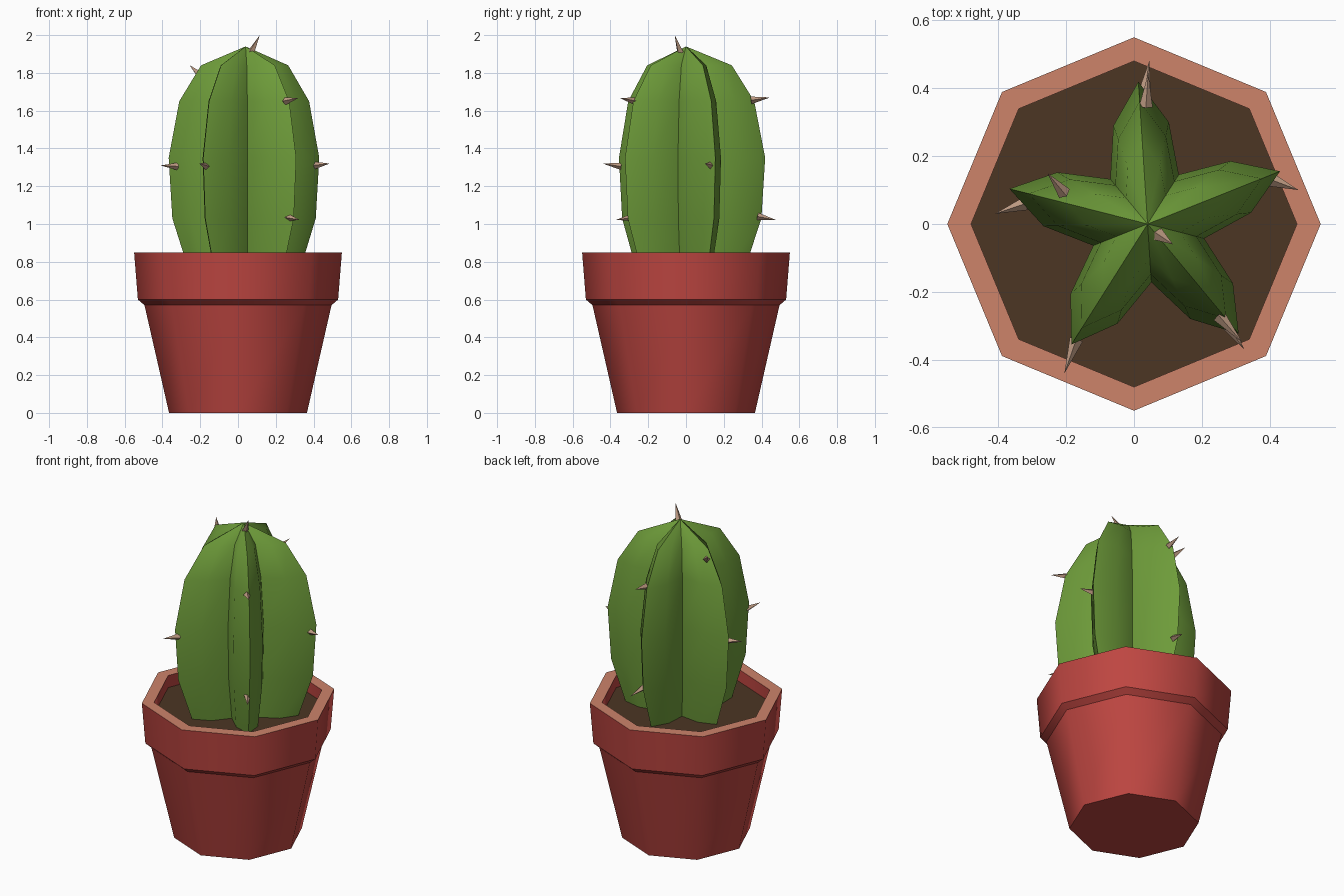
import bpy, bmesh, math
from mathutils import Vector

if "Cube" in bpy.data.objects:
    bpy.data.objects.remove(bpy.data.objects["Cube"])


def material(name, rgb):
    def lin(c):
        c /= 255
        return c / 12.92 if c < 0.04045 else ((c + 0.055) / 1.055) ** 2.4
    m = bpy.data.materials.new(name)
    m.diffuse_color = (*[lin(c) for c in rgb], 1)
    m.use_nodes = True
    m.node_tree.nodes["Principled BSDF"].inputs["Base Color"].default_value = m.diffuse_color
    return m


RED = material("terracotta red", (190, 70, 65))
PEACH = material("rim peach", (205, 131, 106))
BROWN = material("soil brown", (76, 54, 36))
GREEN = material("cactus green", (110, 156, 58))
TAN = material("spine tan", (192, 156, 132))


def finish(name, bm, mats, smooth_angle=None):
    me = bpy.data.meshes.new(name)
    bm.to_mesh(me)
    bm.free()
    ob = bpy.data.objects.new(name, me)
    bpy.context.collection.objects.link(ob)
    for m in mats:
        me.materials.append(m)
    if smooth_angle:
        bpy.ops.object.select_all(action='DESELECT')
        ob.select_set(True)
        bpy.context.view_layer.objects.active = ob
        bpy.ops.object.shade_smooth_by_angle(angle=math.radians(smooth_angle))
    return ob


def bridge(bm, a, b):
    n = len(a)
    return [bm.faces.new((a[i], a[(i + 1) % n], b[(i + 1) % n], b[i])) for i in range(n)]


def octagon(bm, r, z):
    return [bm.verts.new((r * math.cos(k * math.pi / 4), r * math.sin(k * math.pi / 4), z))
            for k in range(8)]


# Octagonal pot with stepped rim and hollow top
SOIL_Z = 0.775
bm = bmesh.new()
profile = [(0.365, 0), (0.495, 0.57), (0.53, 0.60), (0.55, 0.85), (0.48, 0.85), (0.48, SOIL_Z - 0.03)]
rings = [octagon(bm, r, z) for r, z in profile]
bm.faces.new(rings[0][::-1])
for i, (a, b) in enumerate(zip(rings, rings[1:])):
    for f in bridge(bm, a, b):
        f.material_index = 1 if i == 3 else 0
for ring in rings:
    for i in range(8):
        bm.edges.get((ring[i], ring[(i + 1) % 8])).smooth = False
finish("pot", bm, [RED, PEACH], 46)

# Soil disc
bm = bmesh.new()
bm.faces.new(octagon(bm, 0.48, SOIL_Z))
finish("soil", bm, [BROWN])

# Five-ribbed cactus body: a star section scaled up a rounded profile
CENTRE, TURN = Vector((0.04, 0, 0)), 21.7
section = [(0, 1.0), (15.5, 0.73), (36, 0.41), (56.5, 0.73)]
profile = [(0.31, SOIL_Z - 0.02), (0.40, 1.03), (0.42, 1.35), (0.362, 1.65), (0.243, 1.84)]
bm = bmesh.new()
rings = []
for r, z in profile:
    ring = []
    for k in range(5):
        for da, s in section:
            a = math.radians(TURN + 72 * k + da)
            ring.append(bm.verts.new(CENTRE + Vector((r * s * math.cos(a), r * s * math.sin(a), z))))
    rings.append(ring)
for a, b in zip(rings, rings[1:]):
    bridge(bm, a, b)
apex = bm.verts.new(CENTRE + Vector((0, 0, 1.94)))
top = rings[-1]
for i in range(len(top)):
    bm.faces.new((top[i], top[(i + 1) % len(top)], apex))
finish("cactus_body", bm, [GREEN], 40)

# Spines: small pointed cones from base to tip
spines = [
    ((0.07, -0.03, 1.91), (0.115, -0.06, 2.0)),
    ((-0.205, 0.09, 1.79), (-0.255, 0.15, 1.84)),
    ((0.25, -0.27, 1.65), (0.32, -0.35, 1.667)),
    ((0.405, 0.13, 1.31), (0.485, 0.10, 1.32)),
    ((0.265, -0.285, 1.035), (0.325, -0.37, 1.022)),
    ((-0.32, 0.06, 1.305), (-0.41, 0.03, 1.31)),
    ((-0.17, -0.34, 1.305), (-0.205, -0.44, 1.32)),
    ((0.035, 0.345, 1.655), (0.042, 0.445, 1.67)),
    ((0.03, 0.38, 1.04), (0.045, 0.48, 1.02)),
]
for n, (base, tip) in enumerate(spines, 1):
    base, tip = Vector(base), Vector(tip)
    bm = bmesh.new()
    bmesh.ops.create_cone(bm, cap_ends=True, segments=4, radius1=0.02, radius2=0,
                          depth=(tip - base).length)
    ob = finish(f"spine_{n}", bm, [TAN])
    ob.location = (base + tip) / 2
    ob.rotation_euler = (tip - base).to_track_quat('Z', 'Y').to_euler()
